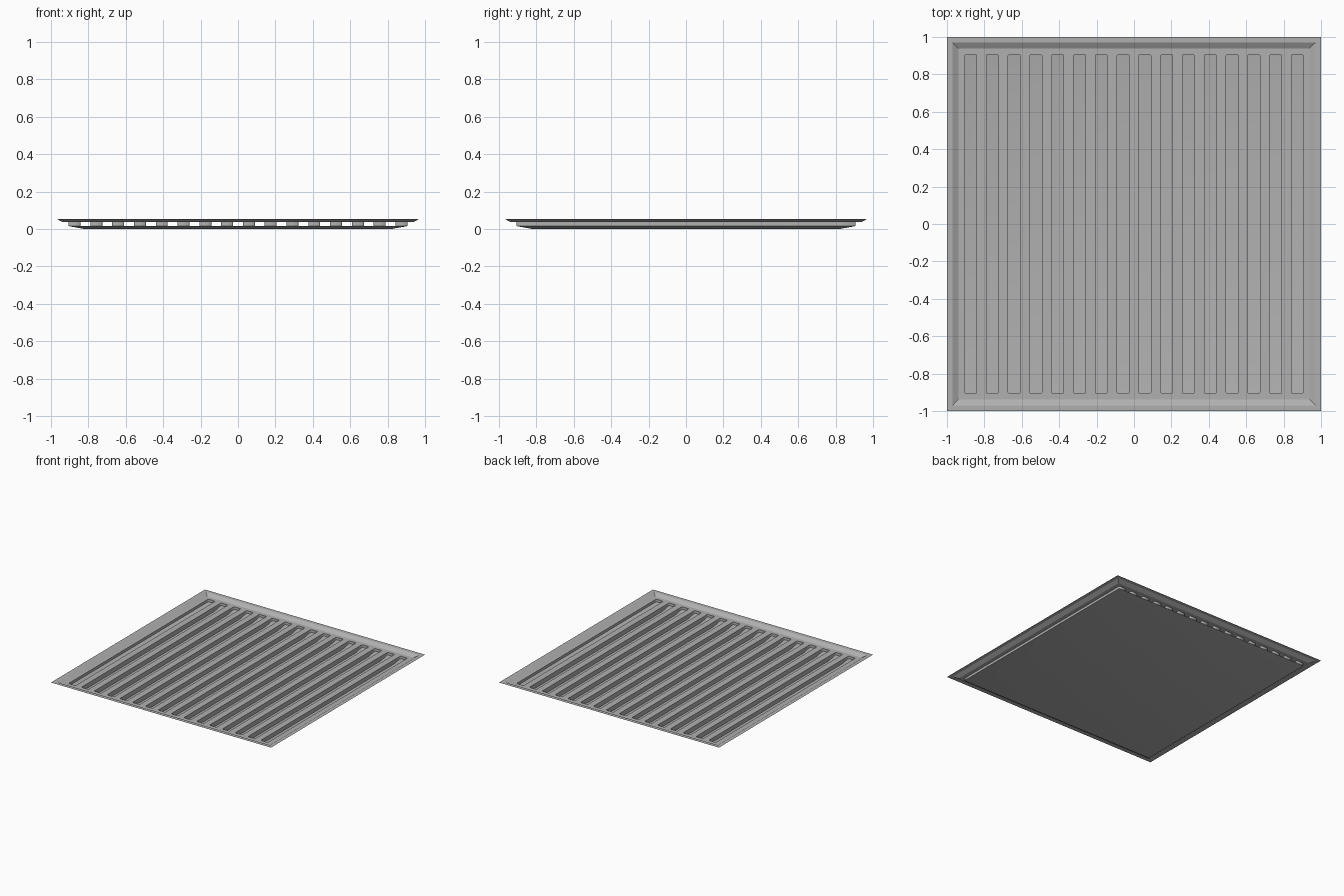
import bpy, bmesh

if "Cube" in bpy.data.objects:
    bpy.data.objects.remove(bpy.data.objects["Cube"])

TOP, DECK, PAN = 0.055, 0.037, 0.016     # rim, slotted deck and pan edge heights
OUT, RIM, INNER = 1.0, 0.97, 0.938       # half widths of rim edge, slope top, slope foot
SLOT, FLAT = 0.907, 0.82                 # half widths of slot field and flat pan floor
COUNT, PITCH, HALF, CUT = 16, 0.1165, 0.032, 0.006

grey = bpy.data.materials.new("dark_grey")
grey.diffuse_color = (0.435, 0.435, 0.435, 1)
grey.use_nodes = True
grey.node_tree.nodes["Principled BSDF"].inputs["Base Color"].default_value = grey.diffuse_color


def pan_height(x, y):
    """Height of the pan surface below a point."""
    t = (max(abs(x), abs(y)) - FLAT) / (SLOT - FLAT)
    return PAN * min(max(t, 0.0), 1.0)


def square(bm, r, z):
    return [bm.verts.new((sx * r, sy * r, z))
            for sx, sy in ((-1, -1), (1, -1), (1, 1), (-1, 1))]


def bridge(bm, a, b):
    n = len(a)
    for i in range(n):
        j = (i + 1) % n
        bm.faces.new((a[i], a[j], b[j], b[i]))


def loop_edges(bm, vs):
    return [bm.edges.new((vs[i - 1], vs[i])) for i in range(len(vs))]


def finish(bm, name, smooth=False):
    for f in bm.faces:
        f.smooth = smooth
    me = bpy.data.meshes.new(name)
    bm.to_mesh(me)
    bm.free()
    me.materials.append(grey)
    bpy.context.collection.objects.link(bpy.data.objects.new(name, me))


def slot_outline(cx):
    """Long slot with clipped corners, split where the pan begins to rise."""
    h, s, c = HALF, SLOT, CUT
    half = [(h, -s + c), (h, -FLAT), (h, FLAT), (h, s - c), (h - c, s), (c - h, s)]
    return [(cx + x, y) for x, y in half + [(-x, -y) for x, y in half]]


# Flat rim and its sloping inner face
bm = bmesh.new()
outer, crest, foot = square(bm, OUT, TOP), square(bm, RIM, TOP), square(bm, INNER, DECK)
bridge(bm, outer, crest)
bridge(bm, crest, foot)
finish(bm, "rim")

# Deck pierced by the slots, with channel walls going down to the pan
deck, walls = bmesh.new(), bmesh.new()
edges = loop_edges(deck, square(deck, INNER, DECK))
for i in range(COUNT):
    pts = slot_outline((i - (COUNT - 1) / 2) * PITCH)
    edges += loop_edges(deck, [deck.verts.new((x, y, DECK)) for x, y in pts])
    upper = [walls.verts.new((x, y, DECK)) for x, y in pts]
    lower = [walls.verts.new((x, y, pan_height(x, y))) for x, y in pts]
    bridge(walls, upper, lower)
bmesh.ops.triangle_fill(deck, edges=edges, use_beauty=True, normal=(0, 0, 1))
bmesh.ops.dissolve_limit(deck, angle_limit=0.01, verts=deck.verts, edges=deck.edges)
finish(deck, "slotted_deck")
finish(walls, "channel_walls", smooth=True)

# Shallow collecting pan with softly shaded sloped edges
bm = bmesh.new()
edge, floor = square(bm, SLOT, PAN), square(bm, FLAT, 0)
bridge(bm, edge, floor)
bm.faces.new(floor)
finish(bm, "bottom_pan", smooth=True)
